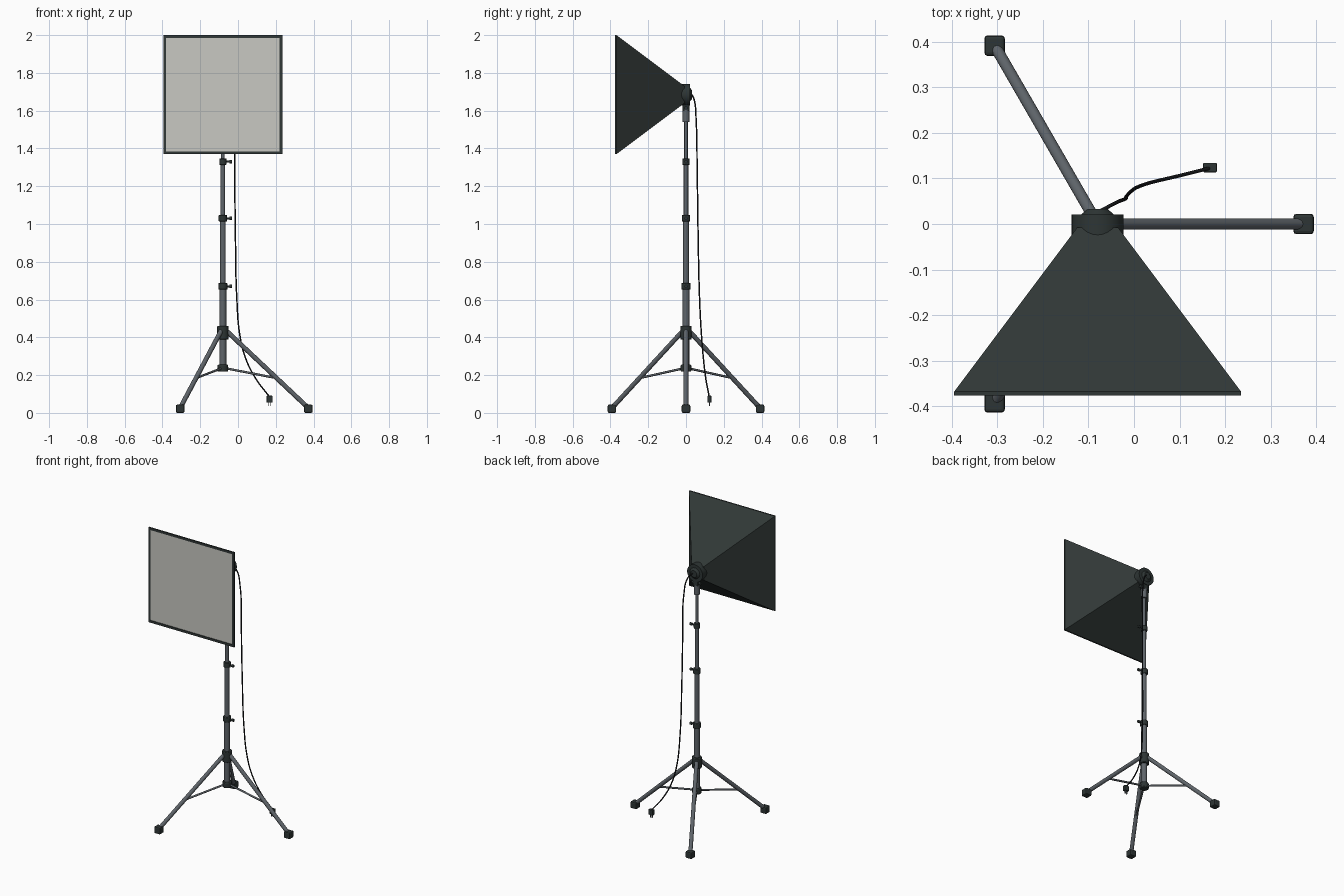
import bpy, bmesh, math
from mathutils import Vector

if "Cube" in bpy.data.objects:
    bpy.data.objects.remove(bpy.data.objects["Cube"])

CX = -0.08                      # stand axis
HEAD_Z = 1.685                  # softbox centre height


def material(name, rgb):
    m = bpy.data.materials.new(name)
    m.diffuse_color = (*rgb, 1)
    m.use_nodes = True
    m.node_tree.nodes["Principled BSDF"].inputs["Base Color"].default_value = m.diffuse_color
    return m


FABRIC = material("dark fabric", (0.030, 0.039, 0.037))
PLASTIC = material("dark plastic", (0.027, 0.036, 0.035))
METAL = material("grey metal", (0.115, 0.130, 0.145))
DIFFUSER = material("pale diffuser", (0.58, 0.58, 0.54))
CABLE = material("black cable", (0.010, 0.011, 0.013))


def finish(ob, name, mat, bevel=0, smooth=True):
    ob.name = name
    ob.data.materials.append(mat)
    bpy.context.view_layer.objects.active = ob
    if smooth:
        bpy.ops.object.shade_smooth_by_angle(angle=math.radians(35))
    if bevel:
        b = ob.modifiers.new("Bevel", 'BEVEL')
        b.width, b.segments = bevel, 2
    return ob


def rod(name, a, b, r, mat, sides=20, r2=None, bevel=0):
    """Round bar or cone between two points."""
    a, b = Vector(a), Vector(b)
    d = b - a
    bpy.ops.mesh.primitive_cone_add(vertices=sides, radius1=r, radius2=r if r2 is None else r2,
                                    depth=d.length, location=(a + b) / 2,
                                    rotation=d.to_track_quat('Z', 'Y').to_euler())
    return finish(bpy.context.object, name, mat, bevel)


def box(name, loc, size, mat, bevel=0.004):
    bpy.ops.mesh.primitive_cube_add(size=1, location=loc)
    ob = bpy.context.object
    ob.scale = size
    bpy.ops.object.transform_apply(location=False, rotation=False, scale=True)
    return finish(ob, name, mat, bevel, smooth=False)


def post(name, z0, z1, r, mat, **kw):
    return rod(name, (CX, 0, z0), (CX, 0, z1), r, mat, **kw)


# Telescopic column
for i, (z0, z1, r) in enumerate([(0.225, 0.67, 0.018), (0.66, 1.03, 0.015),
                                 (1.02, 1.33, 0.012), (1.32, 1.58, 0.0095)]):
    post(f"column_section_{i + 1}", z0, z1, r, METAL)

# Clamps with tightening knobs
for i, (z, r) in enumerate([(0.67, 0.024), (1.03, 0.022), (1.33, 0.019)]):
    post(f"clamp_{i + 1}", z - 0.017, z + 0.017, r, PLASTIC, bevel=0.003)
    rod(f"clamp_screw_{i + 1}", (CX, 0, z), (CX + 0.037, 0, z), 0.005, PLASTIC, 12)
    rod(f"clamp_knob_{i + 1}", (CX + 0.035, 0, z), (CX + 0.049, 0, z), 0.009, PLASTIC, 12)

# Tripod hubs
post("leg_hub", 0.388, 0.46, 0.030, PLASTIC, bevel=0.004)
post("brace_hub", 0.218, 0.255, 0.028, PLASTIC, bevel=0.004)

# Legs, braces and feet
for i in range(3):
    t = math.radians(120 * i)

    def at(r, z):
        return (CX + r * math.cos(t), r * math.sin(t), z)
    rod(f"leg_{i + 1}", at(0.018, 0.435), at(0.448, 0.030), 0.0125, METAL)
    rod(f"brace_{i + 1}", at(0.015, 0.236), at(0.285, 0.184), 0.006, METAL, 12)
    box(f"foot_{i + 1}", at(0.4525, 0.022), (0.045, 0.045, 0.044), PLASTIC, 0.007)


# Softbox shell: open pyramid with a front rim
def square_ring(bm, h, y):
    return [bm.verts.new((CX + sx * h, y, HEAD_Z + sz * h))
            for sx, sz in ((-1, -1), (1, -1), (1, 1), (-1, 1))]


bm = bmesh.new()
rings = [square_ring(bm, h, y) for h, y in
         ((0.045, -0.008), (0.315, -0.368), (0.315, -0.377), (0.300, -0.377), (0.300, -0.373))]
bm.faces.new(rings[0])
for ra, rb in zip(rings, rings[1:]):
    for k in range(4):
        bm.faces.new((ra[k], ra[(k + 1) % 4], rb[(k + 1) % 4], rb[k]))
front = bm.faces.new(rings[-1])
front.material_index = 1        # diffuser panel
bmesh.ops.recalc_face_normals(bm, faces=bm.faces)
mesh = bpy.data.meshes.new("softbox")
bm.to_mesh(mesh)
bm.free()
softbox = bpy.data.objects.new("softbox", mesh)
bpy.context.collection.objects.link(softbox)
mesh.materials.append(FABRIC)
mesh.materials.append(DIFFUSER)

# Lamp head behind the softbox
rod("lamp_collar", (CX, -0.03, HEAD_Z), (CX, 0.021, HEAD_Z), 0.057, PLASTIC, 32)
rod("lamp_cap", (CX, 0.021, HEAD_Z), (CX, 0.033, HEAD_Z), 0.036, PLASTIC, 32, r2=0.022)

# Tilt bracket and socket on the column top
post("column_socket", 1.54, 1.605, 0.018, METAL)
box("tilt_bracket", (CX, 0, 1.622), (0.034, 0.036, 0.045), PLASTIC)
rod("tilt_bolt", (CX - 0.03, 0, 1.615), (CX + 0.032, 0, 1.615), 0.010, PLASTIC, 16)

# Power cable
path = [(-0.075, 0.028, 1.69), (-0.045, 0.044, 1.655), (-0.022, 0.054, 1.54),
        (-0.018, 0.059, 1.30), (-0.014, 0.064, 0.95), (-0.006, 0.072, 0.60),
        (0.010, 0.082, 0.41), (0.040, 0.092, 0.29), (0.095, 0.105, 0.18), (0.167, 0.123, 0.085)]
curve = bpy.data.curves.new("power_cable", 'CURVE')
curve.dimensions = '3D'
curve.bevel_depth = 0.004
curve.bevel_resolution = 2
curve.resolution_u = 8
curve.use_fill_caps = True
spline = curve.splines.new('BEZIER')
spline.bezier_points.add(len(path) - 1)
for p, co in zip(spline.bezier_points, path):
    p.co = co
    p.handle_left_type = p.handle_right_type = 'AUTO'
curve.materials.append(CABLE)
bpy.context.collection.objects.link(bpy.data.objects.new("power_cable", curve))

# Plug with two prongs
box("plug", (0.167, 0.124, 0.073), (0.031, 0.021, 0.036), PLASTIC, 0.003)
for s in (-1, 1):
    box(f"plug_prong_{'left' if s < 0 else 'right'}", (0.167 + s * 0.006, 0.124, 0.047),
        (0.003, 0.007, 0.022), METAL, 0)
